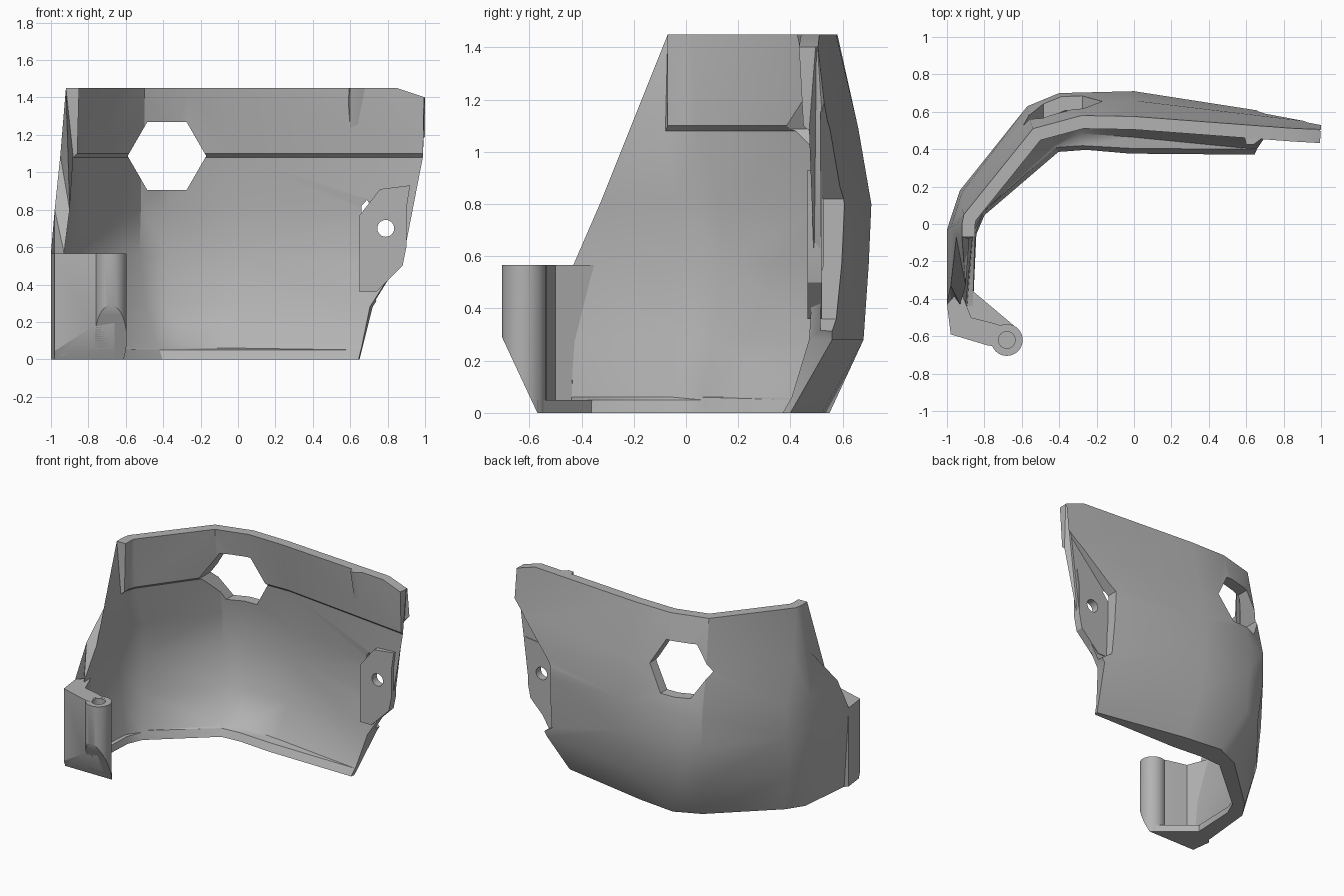
import bpy, bmesh, math
from mathutils import Vector

cube = bpy.data.objects.get("Cube")
if cube:
    bpy.data.objects.remove(cube, do_unlink=True)

grey = bpy.data.materials.new("plain_grey")
grey.use_nodes = True
colour = (0.45, 0.45, 0.45, 1)
grey.diffuse_color = colour
grey.node_tree.nodes["Principled BSDF"].inputs["Base Color"].default_value = colour


def finish(name, bm):
    bmesh.ops.recalc_face_normals(bm, faces=bm.faces)
    mesh = bpy.data.meshes.new(name)
    bm.to_mesh(mesh)
    bm.free()
    mesh.materials.append(grey)
    obj = bpy.data.objects.new(name, mesh)
    bpy.context.collection.objects.link(obj)
    return obj


def prism(name, points, axis, start, end):
    """Extrude a flat outline along one axis; the other two axes keep their order."""
    bm = bmesh.new()
    rings = []
    for depth in (start, end):
        ring = []
        for point in points:
            co = list(point)
            co.insert("xyz".index(axis), depth)
            ring.append(bm.verts.new(co))
        rings.append(ring)
        bm.faces.new(ring)
    count = len(points)
    for i in range(count):
        j = (i + 1) % count
        bm.faces.new((rings[0][i], rings[0][j], rings[1][j], rings[1][i]))
    return finish(name, bm)


def circle(cx, cy, radius, sides):
    return [(cx + radius * math.cos(math.tau * i / sides),
             cy + radius * math.sin(math.tau * i / sides)) for i in range(sides)]


def boolean(obj, tool, operation="DIFFERENCE"):
    mod = obj.modifiers.new("bool", "BOOLEAN")
    mod.operation = operation
    mod.solver = "EXACT"
    mod.object = tool
    bpy.context.view_layer.objects.active = obj
    bpy.ops.object.modifier_apply(modifier=mod.name)
    bpy.data.objects.remove(tool, do_unlink=True)


def smooth(obj):
    bpy.ops.object.select_all(action="DESELECT")
    obj.select_set(True)
    bpy.context.view_layer.objects.active = obj
    bpy.ops.object.shade_smooth_by_angle(angle=math.radians(28))


# Outer plan paths of the shell at rising heights, front right end to left end
sections = {
    0: [(-.98, -.43), (-.94, -.02), (-.86, .1), (-.46, .47), (-.28, .55), (0, .52), (.65, .4)],
    .28: [(-.99, -.43), (-.985, -.03), (-.92, .15), (-.55, .6), (-.4, .67), (0, .68), (.72, .56)],
    .57: [(-1, -.43), (-1, -.03), (-.93, .18), (-.57, .63), (-.4, .7), (0, .7), (.9, .56)],
    .8: [(-.98, -.33), (-.98, -.02), (-.92, .17), (-.57, .63), (-.4, .7), (0, .71), (.9, .57)],
    1.09: [(-.95, -.07), (-.95, 0), (-.92, .08), (-.56, .57), (-.36, .65), (0, .66), (1, .54)],
    1.45: [(-.92, -.07), (-.92, 0), (-.91, .05), (-.54, .51), (-.28, .58), (0, .575), (1, .5)],
}
heights = list(sections)


def outer_path(z):
    for low, high in zip(heights, heights[1:]):
        if z <= high:
            f = (z - low) / (high - low)
            return [Vector(a).lerp(Vector(b), f) for a, b in zip(sections[low], sections[high])]


def inner_path(z, thickness):
    path = outer_path(z)
    result = []
    for i, point in enumerate(path):
        normals = []
        for a, b in ((i - 1, i), (i, i + 1)):
            if a >= 0 and b < len(path):
                d = (path[b] - path[a]).normalized()
                normals.append(Vector((d.y, -d.x)))
        n = sum(normals, Vector((0, 0))).normalized()
        result.append(point + n * thickness[i] / n.dot(normals[0]))
    return result


# Curved shell with bottom flange and a step inside
flange = [.12, .1, .08, .1, .15, .145, .03]
layers = [(z, outer_path(z)) for z in heights]
for z, wall in ((1.45, .07), (1.1, .09), (1.08, .07), (.8, .08), (.57, .07), (.28, .09)):
    layers.append((z, inner_path(z, [wall] * len(flange))))
layers.append((.06, inner_path(.06, [min(.09, f) for f in flange])))
layers += [(z, inner_path(z, flange)) for z in (.05, 0)]

bm = bmesh.new()
grid = [[bm.verts.new((p.x, p.y, z)) for p in path] for z, path in layers]
for k, row in enumerate(grid):
    following = grid[(k + 1) % len(grid)]
    for i in range(len(flange) - 1):
        bm.faces.new((row[i], row[i + 1], following[i + 1], following[i]))
for i in (0, -1):
    bm.faces.new([row[i] for row in grid])
bmesh.ops.triangulate(bm, faces=bm.faces)
shell = finish("shell", bm)

# Openings, rear recess and trimmed top corner
recess = [(1.1, 1.3), (.66, .82), (.67, .36), (.76, .3), (1.1, .3)]
boolean(shell, prism("recess_cutter", recess, "y", .515, 1))
boolean(shell, prism("hex_cutter", circle(-.38, 1.087, .21, 6), "y", 0, 1))
boolean(shell, prism("screw_cutter", circle(.79, .7, .045, 24), "y", 0, 1))
corner = [(.8, 1.467), (1.1, 1.467), (1.1, 1.367)]
boolean(shell, prism("corner_cutter", corner, "y", 0, 1))
smooth(shell)

# Mounting pad around the screw hole
pad_outline = [(.65, .36), (.65, .77), (.76, .91), (.92, .93), (.9, .8), (.9, .6), (.88, .5), (.74, .36)]
pad = prism("mounting_pad", pad_outline, "y", .465, .52)
boolean(pad, prism("screw_cutter", circle(.79, .7, .045, 24), "y", 0, 1))
smooth(pad)

# Front arm with round post and floor web
arm = prism("front_arm", [(-1, -.43), (-.98, -.59), (-.78, -.65), (-.66, -.66),
                          (-.66, -.56), (-.75, -.53), (-.87, -.5), (-.93, -.35)], "z", 0, .567)
post = prism("post", circle(-.68, -.62, .085, 32), "z", 0, .566)
boolean(post, prism("bore_cutter", circle(-.68, -.62, .045, 24), "z", .3, .7))
boolean(arm, prism("bore_cutter", circle(-.68, -.62, .06, 24), "z", .3, .7))
web = prism("floor_web", [(-.96, -.42), (-.86, -.36), (-.61, -.57), (-.7, -.62), (-.95, -.58)], "z", 0, .05)
for part in (arm, post, web):
    slope = [(-.72, .323), (-.56, -.02), (-.9, -.02), (-.9, .323)]
    boolean(part, prism("slope_cutter", slope, "x", -1.2, 0))
    smooth(part)

# Small tapered rib inside the top left edge
rib = prism("inner_rib", [(.58, .52), (.6, .425), (.64, .425), (.74, .5), (.74, .52)], "z", 1.22, 1.45)
for v in rib.data.vertices:
    if v.co.z < 1.3 and v.co.y < .45:
        v.co.y += .05
smooth(rib)
